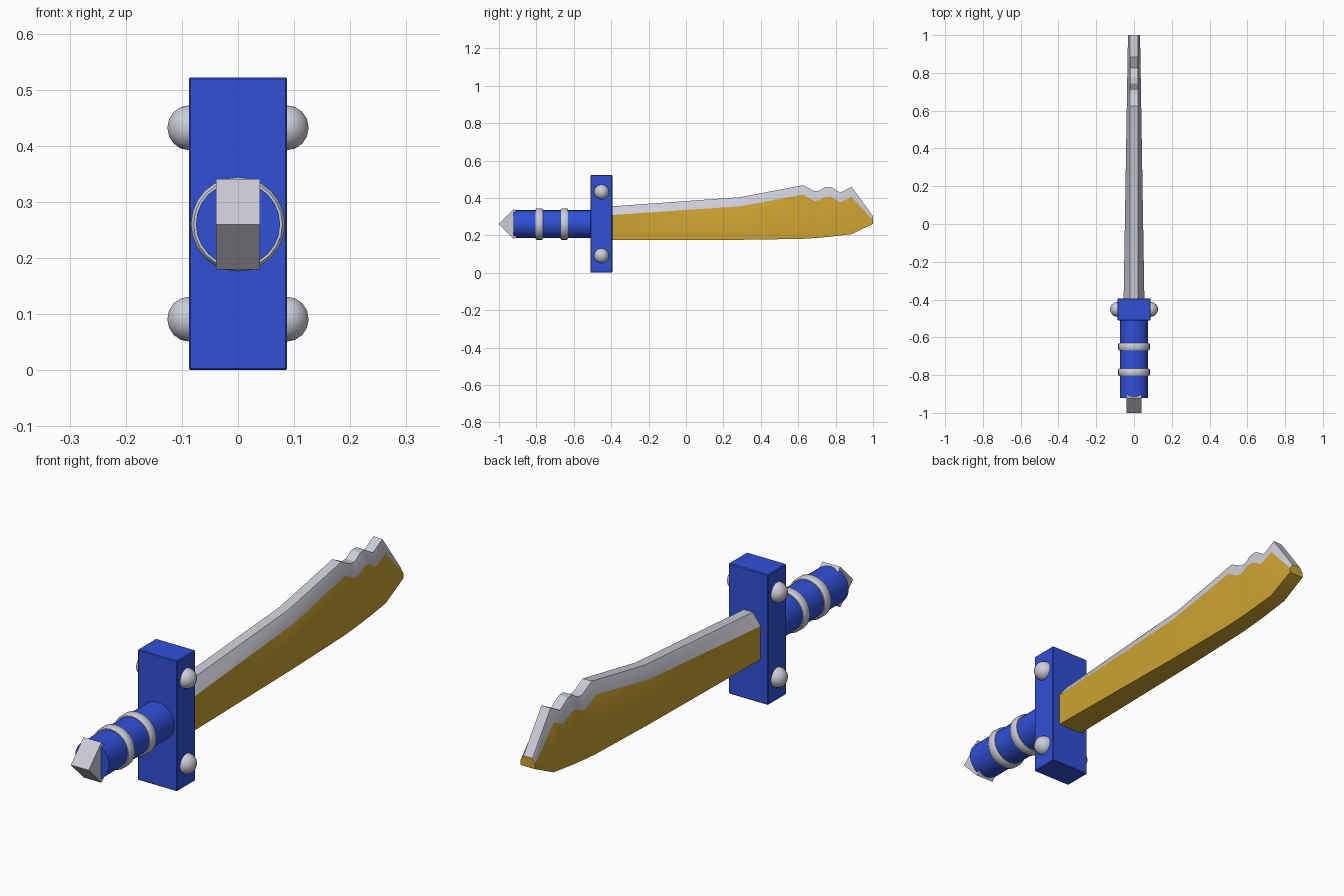
import bpy, bmesh, math
from mathutils import Matrix, Vector

if "Cube" in bpy.data.objects:
    bpy.data.objects.remove(bpy.data.objects["Cube"])

ZC = 0.26  # height of the handle axis


def material(name, rgb):
    m = bpy.data.materials.new(name)
    m.diffuse_color = (*rgb, 1)
    m.use_nodes = True
    m.node_tree.nodes["Principled BSDF"].inputs["Base Color"].default_value = m.diffuse_color
    return m


BLUE = material("blue", (0.03, 0.08, 0.68))
SILVER = material("silver", (0.60, 0.61, 0.68))
GOLD = material("gold", (0.60, 0.36, 0.03))


def add_object(name, bm, mats, smooth=None):
    bmesh.ops.recalc_face_normals(bm, faces=bm.faces)
    me = bpy.data.meshes.new(name)
    bm.to_mesh(me)
    bm.free()
    for m in mats:
        me.materials.append(m)
    ob = bpy.data.objects.new(name, me)
    bpy.context.collection.objects.link(ob)
    if smooth is not None:
        bpy.ops.object.select_all(action='DESELECT')
        ob.select_set(True)
        bpy.context.view_layer.objects.active = ob
        bpy.ops.object.shade_smooth_by_angle(angle=math.radians(smooth))
    return ob


def box(name, centre, size, mat, tilt=0, bevel=0):
    bm = bmesh.new()
    mtx = (Matrix.Translation(centre) @ Matrix.Rotation(tilt, 4, 'X')
           @ Matrix.Diagonal((*size, 1)))
    bmesh.ops.create_cube(bm, size=1, matrix=mtx)
    if bevel:
        bmesh.ops.bevel(bm, geom=bm.edges[:], offset=bevel, segments=1,
                        affect='EDGES')
    return add_object(name, bm, [mat])


def lathe(name, profile, mat, closed=False, sides=24):
    """Spin (y, radius) points around the handle axis."""
    bm = bmesh.new()
    rings = [[bm.verts.new((r * math.sin(a), y, ZC + r * math.cos(a)))
              for a in (2 * math.pi * i / sides for i in range(sides))]
             for y, r in profile]
    pairs = list(zip(rings, rings[1:]))
    if closed:
        pairs.append((rings[-1], rings[0]))
    else:
        bm.faces.new(rings[0])
        bm.faces.new(rings[-1])
    for a, b in pairs:
        for i in range(sides):
            j = (i + 1) % sides
            bm.faces.new((a[i], a[j], b[j], b[i]))
    return add_object(name, bm, [mat], 40)


# Handle: grip, two rounded bands and a diamond pommel
lathe("grip", [(-0.922, 0.075), (-0.50, 0.075)], BLUE)
for i, y in enumerate((-0.785, -0.65)):
    lathe(f"grip_band_{i + 1}",
          [(y - 0.02, 0.07), (y - 0.02, 0.079), (y - 0.014, 0.084),
           (y + 0.014, 0.084), (y + 0.02, 0.079), (y + 0.02, 0.07)],
          SILVER, closed=True)
box("pommel", (0, -0.92, ZC), (0.079, 0.114, 0.114), SILVER, math.pi / 4)

# Guard with four round rivets
box("guard", (0, -0.452, 0.261), (0.175, 0.116, 0.522), BLUE, bevel=0.003)
for side in (-1, 1):
    for level, z in (("lower", 0.091), ("upper", 0.432)):
        bm = bmesh.new()
        bmesh.ops.create_uvsphere(
            bm, u_segments=14, v_segments=8, radius=0.04,
            matrix=Matrix.Translation((side * 0.087, -0.452, z)))
        add_object(f"{level}_rivet_{'right' if side > 0 else 'left'}",
                   bm, [SILVER], 60)

# Blade stations: y, bottom, bevel line, top
stations = [
    (-0.42, 0.175, 0.307, 0.353), (0.29, 0.176, 0.355, 0.404),
    (0.625, 0.181, 0.418, 0.468), (0.685, 0.185, 0.384, 0.437),
    (0.71, 0.187, 0.386, 0.437), (0.745, 0.190, 0.406, 0.459),
    (0.775, 0.193, 0.406, 0.459), (0.825, 0.199, 0.376, 0.428),
    (0.885, 0.206, 0.405, 0.460), (1.0, 0.262, 0.282, 0.302)]
bm = bmesh.new()
loops = []
for y, low, mid, top in stations:
    w = 0.055 - 0.023 * (y + 0.4) / 1.4
    t = 0.02
    loops.append([bm.verts.new((x, y, z)) for x, z in (
        (-w, low), (w, low), (w, mid), (t, top), (-t, top), (-w, mid))])
for a, b in zip(loops, loops[1:]):
    for i in range(6):
        j = (i + 1) % 6
        f = bm.faces.new((a[i], a[j], b[j], b[i]))
        f.material_index = 1 if i in (2, 3, 4) else 0  # silver cutting edge
bm.faces.new(loops[0])
bm.faces.new(loops[-1])
add_object("blade", bm, [GOLD, SILVER], 30)
